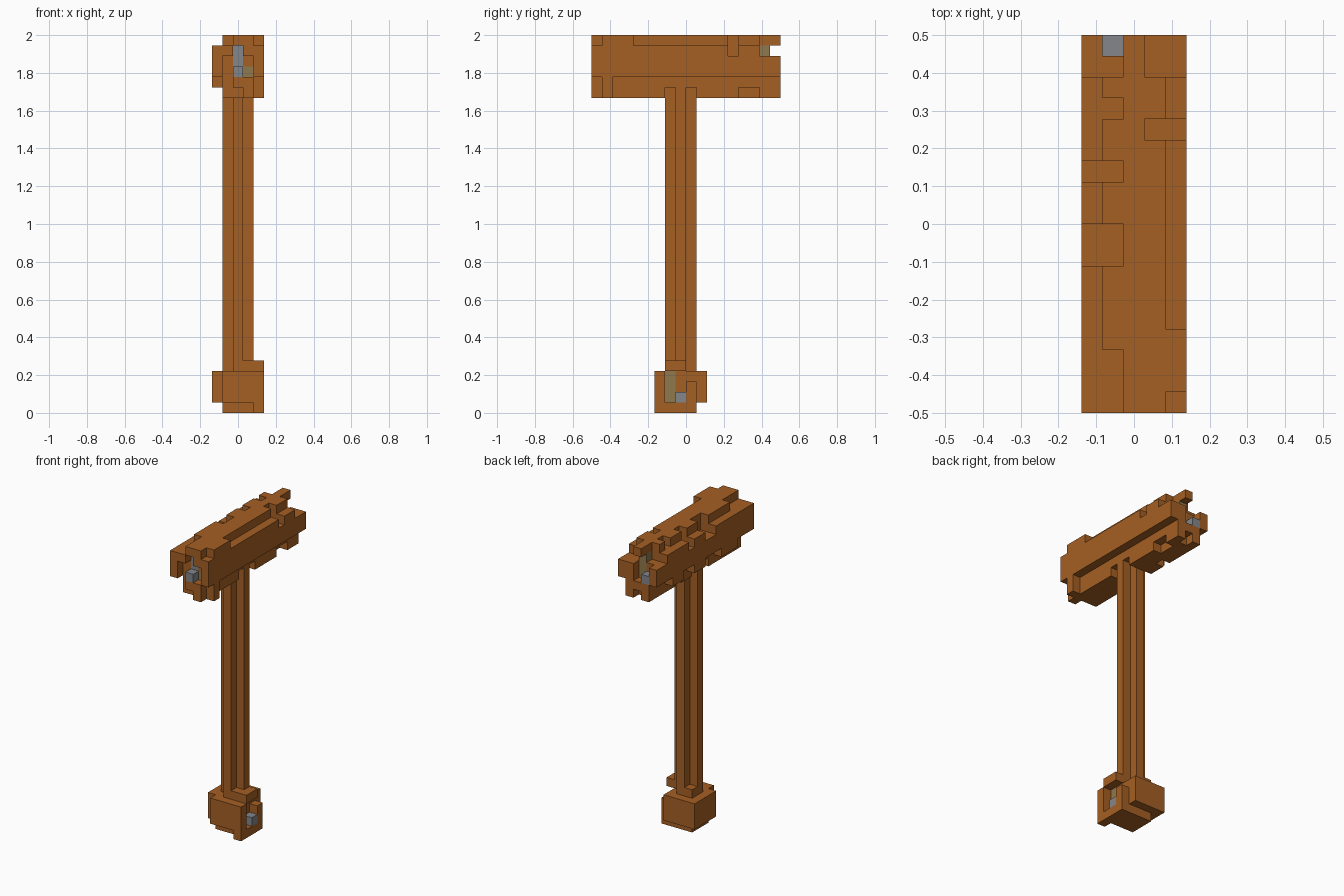
import bpy
import bmesh
from mathutils import Vector

default_cube = bpy.data.objects.get("Cube")
if default_cube:
    bpy.data.objects.remove(default_cube, do_unlink=True)

UNIT = 1 / 18                                  # edge of one block
ORIGIN = Vector((-2.5, -9, 0))                 # corner of the block grid
LEFT, RIGHT, MIDDLE = (0, 0), (4, 4), (2, 2)   # block columns across the width
BACK_END, FRONT_END = (16, 17), (0, 0)


def make_material(name, colour):
    material = bpy.data.materials.new(name)
    material.use_nodes = True
    material.diffuse_color = (*colour, 1)
    shader = next(n for n in material.node_tree.nodes if n.type == 'BSDF_PRINCIPLED')
    shader.inputs["Base Color"].default_value = (*colour, 1)
    shader.inputs["Roughness"].default_value = 0.9
    return material


def box(xs, ys, zs):
    """All block cells in the inclusive ranges."""
    return {(x, y, z)
            for x in range(xs[0], xs[1] + 1)
            for y in range(ys[0], ys[1] + 1)
            for z in range(zs[0], zs[1] + 1)}


def build_part(name, cells, solid, material):
    """Make a mesh from the exposed sides of the cells."""
    bm = bmesh.new()
    corners = {}

    def corner(point):
        key = tuple(round(c) for c in point)
        if key not in corners:
            corners[key] = bm.verts.new((Vector(key) + ORIGIN) * UNIT)
        return corners[key]

    for cell in sorted(cells):
        centre = Vector(cell) + Vector((.5, .5, .5))
        for axis in range(3):
            for sign in (-1, 1):
                normal = Vector((0, 0, 0))
                normal[axis] = sign
                if tuple(int(a + b) for a, b in zip(cell, normal)) in solid:
                    continue
                u = Vector((0, 0, 0))
                u[(axis + 1) % 3] = 1
                v = normal.cross(u)
                ring = [centre + (normal + a * u + b * v) / 2
                        for a, b in ((-1, -1), (1, -1), (1, 1), (-1, 1))]
                bm.faces.new([corner(p) for p in ring])
    mesh = bpy.data.meshes.new(name)
    bm.to_mesh(mesh)
    bm.free()
    mesh.materials.append(material)
    bpy.context.collection.objects.link(bpy.data.objects.new(name, mesh))


# Head: core, side plates and top ridge
head = box((1, 3), (0, 17), (30, 34))
head |= box(LEFT, (0, 17), (32, 34)) | box(RIGHT, (0, 17), (32, 34))
head |= box((2, 3), (0, 17), (35, 35)) | box((1, 1), (3, 15), (35, 35))
head |= box(RIGHT, (1, 3), (35, 35))           # raised plate on the ridge
head |= box(RIGHT, (1, 1), (30, 31))           # tab hanging at the front
for span in ((3, 5), (9, 10), (13, 14)):       # teeth under the far side
    head |= box(LEFT, span, (31, 31))

# Head: chips along the top edges
for span in ((7, 8), (11, 11), BACK_END):
    head -= box((0, 1), span, (34, 35))
for span in ((13, 13), BACK_END):
    head -= box((3, 4), span, (34, 35))
head -= box((1, 1), (14, 14), (35, 35))

# Head: chips along the bottom edges and around the handle
head -= box((3, 3), (14, 15), (30, 30))
head -= box((1, 1), (12, 12), (30, 30))
for row in (7, 9):
    for column in (1, 3):
        head -= box((column, column), (row, row), (30, 30))

# Head: broken front and back ends
head -= box((1, 1), FRONT_END, (30, 33))
head -= box(MIDDLE, FRONT_END, (30, 30))
head -= box(MIDDLE, FRONT_END, (32, 34))
head -= box((3, 3), FRONT_END, (32, 33))
head -= box((1, 2), (17, 17), (32, 34))
head -= box(MIDDLE, (17, 17), (30, 30))

# Handle: bar with a plus-shaped section
handle = box((1, 3), (8, 8), (4, 29)) | box(MIDDLE, (7, 9), (4, 29))

# Pommel: chunky knob with stepped sides and a hollow in one face
pommel = box((1, 3), (7, 9), (0, 3))
pommel |= box((1, 4), (6, 6), (1, 3)) | box(RIGHT, (6, 6), (0, 0))
pommel |= box(LEFT, (7, 9), (1, 3)) | box((0, 3), (10, 10), (1, 3))
pommel |= box(RIGHT, (7, 9), (0, 0)) | box(RIGHT, (9, 9), (0, 2))
pommel |= box((3, 4), (7, 8), (4, 4)) | box((1, 1), (9, 9), (4, 4))
pommel -= handle

# Stone and tan inlays in the hollows
stone = box(MIDDLE, FRONT_END, (32, 32)) | box(MIDDLE, (1, 1), (33, 34))
stone |= box((1, 1), (17, 17), (32, 32)) | box(RIGHT, (8, 8), (1, 1))
tan = box((3, 3), (1, 1), (32, 32)) | box(MIDDLE, (16, 16), (32, 34))
tan |= box((3, 3), (7, 7), (1, 3))
head -= stone | tan
pommel -= stone | tan

wood_brown = make_material("wood_brown", (0.375, 0.115, 0.017))
stone_grey = make_material("stone_grey", (0.23, 0.24, 0.26))
dull_tan = make_material("dull_tan", (0.28, 0.19, 0.075))

solid = head | handle | pommel | stone | tan
for name, cells, material in (
        ("head", head, wood_brown),
        ("handle", handle, wood_brown),
        ("pommel", pommel, wood_brown),
        ("stone_inlays", stone, stone_grey),
        ("tan_inlays", tan, dull_tan)):
    build_part(name, cells, solid, material)
